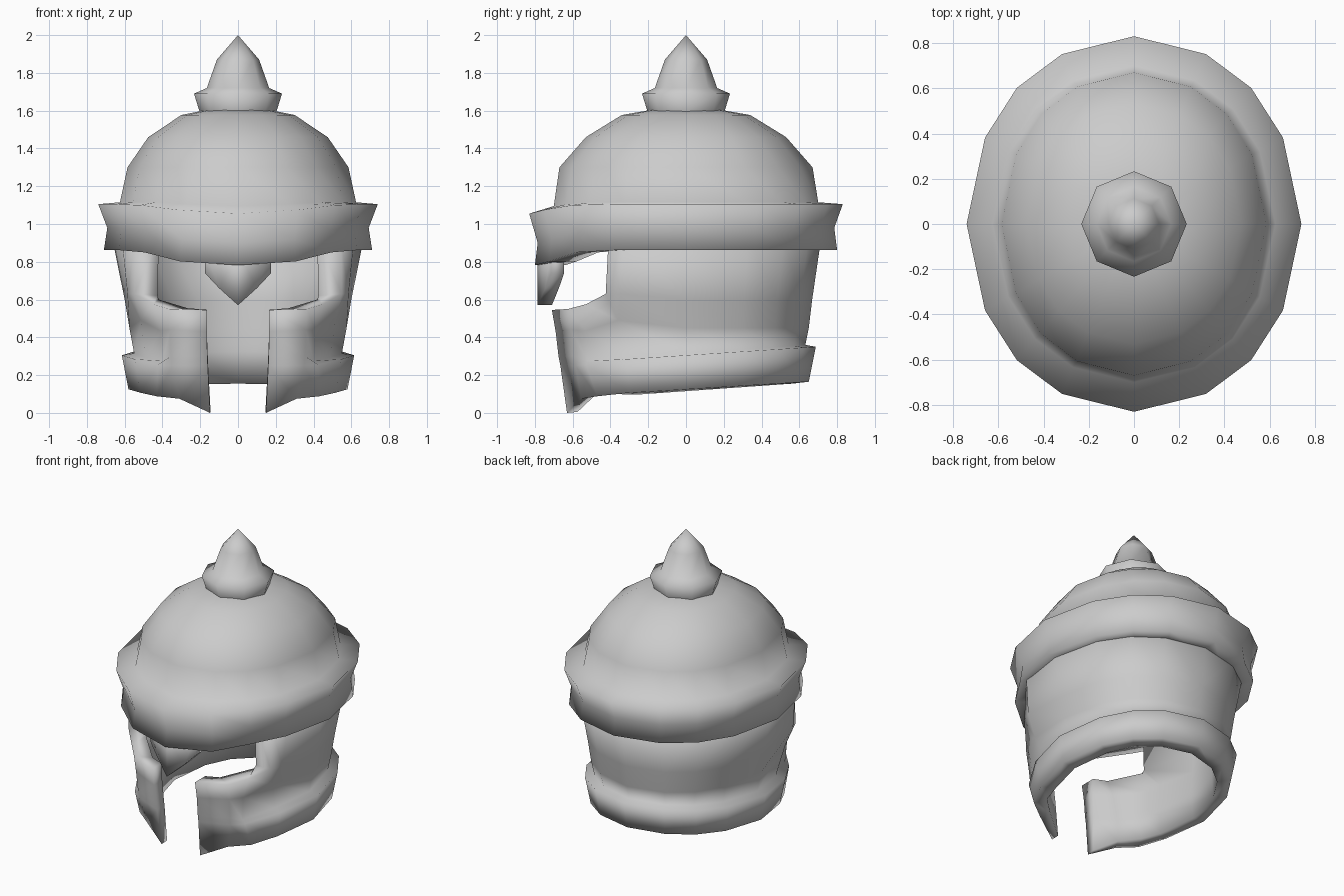
import bpy, bmesh, math

if "Cube" in bpy.data.objects:
    bpy.data.objects.remove(bpy.data.objects["Cube"])

steel = bpy.data.materials.new("grey_steel")
steel.diffuse_color = (0.6, 0.6, 0.6, 1)
steel.use_nodes = True
steel.node_tree.nodes["Principled BSDF"].inputs["Base Color"].default_value = steel.diffuse_color

# 16-sided plan of the helmet on a unit ellipse, starting at the front
QUARTER = [(0, 1), (.43, .905), (.70, .725), (.89, .46), (1, 0)]
HALF = [(x, -y) for x, y in QUARTER] + [(x, y) for x, y in QUARTER[-2::-1]]
PLAN = HALF + [(-x, y) for x, y in HALF[-2:0:-1]]


def make(name, bm):
    """Turn a bmesh into a fully smooth-shaded steel object."""
    bmesh.ops.remove_doubles(bm, verts=bm.verts, dist=1e-4)
    bmesh.ops.recalc_face_normals(bm, faces=bm.faces)
    for f in bm.faces:
        f.smooth = True
    mesh = bpy.data.meshes.new(name)
    bm.to_mesh(mesh)
    bm.free()
    mesh.materials.append(steel)
    ob = bpy.data.objects.new(name, mesh)
    bpy.context.collection.objects.link(ob)
    return ob


def loft(name, rings):
    """Skin a list of equally long point rings."""
    bm = bmesh.new()
    vs = [[bm.verts.new(p) for p in ring] for ring in rings]
    n = len(rings[0])
    for a, b in zip(vs, vs[1:]):
        for i in range(n):
            j = (i + 1) % n
            bm.faces.new((a[i], a[j], b[j], b[i]))
    bmesh.ops.dissolve_degenerate(bm, dist=1e-4, edges=bm.edges)
    return make(name, bm)


def ring(rx, ry, z, drop=(0, 0, 0)):
    pts = []
    for i, (x, y) in enumerate(PLAN):
        k = min(i, len(PLAN) - i)
        pts.append((x * rx, y * ry, z - (drop[k] if k < 3 else 0)))
    return pts


# Dome flowing into the brow band, which dips at the front, then the hollow inside
TOP, LOW = (.05, .03, .005), (.08, .06, .012)
loft("dome_and_brow_band", [ring(*p) for p in [
    (0, 0, 1.61), (.16, .18, 1.605), (.30, .34, 1.577), (.475, .53, 1.46),
    (.585, .67, 1.30), (.625, .70, 1.115, (.02, .01, 0)),
    (.74, .83, 1.105, TOP), (.692, .785, .98, LOW), (.71, .80, .862, LOW),
    (.53, .64, .862, LOW), (.50, .59, 1.25), (.40, .46, 1.40), (.22, .26, 1.50), (0, 0, 1.52)]])


# Octagonal finial: collar and spike
def octagon(r, z):
    return [(r * math.cos(i * math.pi / 4), r * math.sin(i * math.pi / 4), z) for i in range(8)]


loft("spike", [octagon(*p) for p in [
    (.20, 1.57), (.205, 1.60), (.233, 1.69), (.165, 1.72), (.112, 1.87), (0, 2.0)]])

# Lower wall: rows (rx, ry, z, tilt); the lip leans with y by the tilt
OUTER = [(.665, .715, .92, 0), (.60, .668, .60, 0), (.575, .65, .45, 0),
         (.55, .632, .315, .045), (.615, .687, .305, .045), (.58, .65, .125, .04)]
INNER = [(.53, .60, .92, 0), (.50, .575, .60, 0), (.485, .565, .45, 0),
         (.475, .56, .315, .045), (.475, .56, .28, .045), (.49, .565, .115, .04)]
WALL = HALF[3:]   # eye edge to back centre


def wall_point(plan, row):
    rx, ry, z, tilt = row
    x, y = plan
    return (x * rx, y * ry, z + tilt * y)


# Cheek columns from the front gap to the eye edge, rows 1 to 5
CHEEK_OUT = [
    [(.165, -.71, .545), (.165, -.69, .43), (.162, -.675, .30), (.16, -.665, .25), (.148, -.63, 0)],
    [(.365, -.625, .55), (.36, -.61, .44), (.355, -.595, .30), (.35, -.585, .25), (.31, -.555, .075)],
    [(.45, -.53, .575), (.41, -.53, .435), (.40, -.52, .275), (.425, -.53, .255), (.43, -.47, .088)]]
CHEEK_IN = [
    [(.17, -.605, .55), (.165, -.60, .43), (.16, -.59, .30), (.158, -.585, .25), (.145, -.575, .005)],
    [(.26, -.57, .552), (.28, -.54, .44), (.29, -.52, .30), (.29, -.51, .25), (.28, -.49, .085)],
    [(.42, -.415, .60), (.40, -.42, .45), (.39, -.41, .30), (.39, -.40, .25), (.39, -.39, .10)]]
EYE_OUT = [(.615, -.33, .92), (.585, -.345, .63), (.515, -.36, .49)]
EYE_IN = [(.42, -.41, .92), (.425, -.41, .62)]
CREST = [(.545, -.41, .92), (.55, -.425, .63)]


def columns(cheek, eye, rows):
    cols = [[None] + c for c in cheek]
    wall = [[wall_point(p, r) for r in rows] for p in WALL]
    wall[0][:len(eye)] = eye
    return cols + wall


bm = bmesh.new()
skins = []
for cols in (columns(CHEEK_OUT, EYE_OUT, OUTER), columns(CHEEK_IN, EYE_IN, INNER)):
    skins.append([[p and bm.verts.new(p) for p in c] for c in cols])
out, inn = skins
for s in skins:
    for c, (a, b) in enumerate(zip(s, s[1:])):
        for r in range(5):
            if a[r] and not (s is out and c == 2 and r == 1):
                bm.faces.new((a[r], b[r], b[r + 1], a[r + 1]))
# Raised crest around the eye opening
k0, k1 = [bm.verts.new(p) for p in CREST]
foot, cheek = out[3], out[2]
for f in ((k0, foot[0], foot[1], k1), (k1, foot[1], foot[2]), (cheek[1], k1, foot[2], cheek[2]),
          (k0, foot[0], inn[3][0])):
    bm.faces.new(f)
# Rims joining the outer and inner skins
n = len(out)
rim = [(out[c][5], inn[c][5]) for c in range(n)][::-1]
rim += [(out[0][r], inn[0][r]) for r in (4, 3, 2, 1)]
rim += [(out[c][1], inn[c][1]) for c in (1, 2)] + [(k1, inn[3][1]), (k0, inn[3][0])]
top = [(out[c][0], inn[c][0]) for c in range(3, n)]
for strip in (rim, top):
    for (a, b), (c, d) in zip(strip, strip[1:]):
        bm.faces.new((a, c, d, b))
# Mirror to the other side
geom = bm.verts[:] + bm.edges[:] + bm.faces[:]
bmesh.ops.mirror(bm, geom=geom, axis='X', merge_dist=1e-4)
make("wall_and_cheek_guards", bm)

# Nose guard: pointed plate, ridged along the middle
EDGE = [(-.175, .86), (-.175, .74), (-.10, .66), (0, .57), (.10, .66), (.175, .74), (.175, .86)]
bm = bmesh.new()
layers = []
for y0, lean in ((-.785, .40), (-.71, .37)):
    layers.append([bm.verts.new((x, y0 + lean * abs(x), z)) for x, z in EDGE]
                  + [bm.verts.new((0, y0, .86))])
for v in layers:
    bm.faces.new((v[0], v[1], v[2], v[7]))
    bm.faces.new((v[2], v[3], v[7]))
    bm.faces.new((v[3], v[4], v[7]))
    bm.faces.new((v[4], v[5], v[6], v[7]))
front, back = layers
for i in range(8):
    j = (i + 1) % 8
    bm.faces.new((front[i], front[j], back[j], back[i]))
make("nose_guard", bm)
